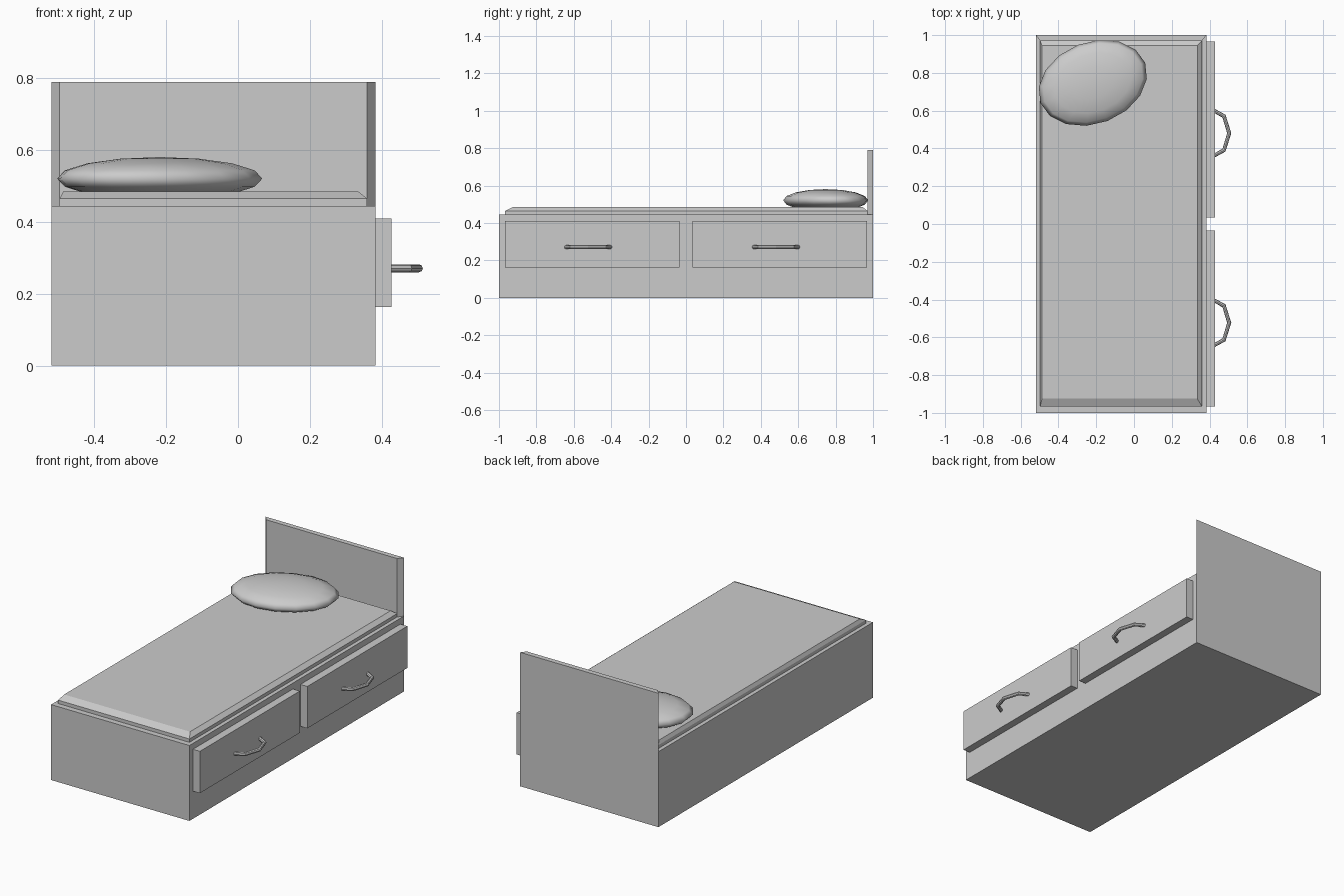
import bpy, bmesh, math
from mathutils import Matrix

if "Cube" in bpy.data.objects:
    bpy.data.objects.remove(bpy.data.objects["Cube"])


def make_object(name, bm):
    bmesh.ops.recalc_face_normals(bm, faces=bm.faces)
    mesh = bpy.data.meshes.new(name)
    bm.to_mesh(mesh)
    bm.free()
    obj = bpy.data.objects.new(name, mesh)
    bpy.context.collection.objects.link(obj)
    return obj


def loft(name, rings, closed=False):
    """Skin a list of equal-length point rings and cap both ends."""
    bm = bmesh.new()
    vs = [[bm.verts.new(p) for p in ring] for ring in rings]
    n = len(vs[0])
    for a, b in zip(vs, vs[1:]):
        for i in range(n):
            j = (i + 1) % n
            bm.faces.new((a[i], a[j], b[j], b[i]))
    bm.faces.new(vs[0])
    bm.faces.new(vs[-1])
    return make_object(name, bm)


def rect(x0, x1, y0, y1, z):
    return [(x0, y0, z), (x1, y0, z), (x1, y1, z), (x0, y1, z)]


def box(name, x0, x1, y0, y1, z0, z1):
    return loft(name, [rect(x0, x1, y0, y1, z0), rect(x0, x1, y0, y1, z1)])


# Bed base
X0, X1, TOP = -0.52, 0.383, 0.445
box("bed_base", X0, X1, -1, 1, 0, TOP)

# Headboard with mitred side edges
I0, I1 = X0 + 0.023, X1 - 0.023
outline = [(X0, 1), (X1, 1), (I1, 0.97), (I0, 0.97)]
loft("headboard", [[(x, y, z) for x, y in outline] for z in (TOP, 0.79)])

# Mattress with a sloped upper edge
loft("mattress", [
    rect(I0, I1, -0.967, 0.97, TOP),
    rect(I0, I1, -0.967, 0.97, 0.465),
    rect(-0.487, 0.335, -0.925, 0.945, 0.485),
])

# Pillow: flattened sphere lying askew
bm = bmesh.new()
bmesh.ops.create_uvsphere(bm, u_segments=16, v_segments=8, radius=1)
bm.transform(Matrix.Translation((-0.218, 0.747, 0.521))
             @ Matrix.Rotation(math.radians(21), 4, 'Z')
             @ Matrix.Diagonal((0.297, 0.216, 0.06, 1)))
for f in bm.faces:
    f.smooth = True
make_object("pillow", bm)


# Drawer handle: half of an eight-sided ring
def handle(name, cy, cz=0.271, cx=0.41, r=0.011, sides=8):
    rings = []
    for k in range(-2, 3):
        a = k * math.pi / 4
        ring = []
        for s in range(sides):
            t = 2 * math.pi * s / sides
            off = r * math.cos(t)
            ring.append((cx + (0.094 + off) * math.cos(a),
                         cy + (0.127 + off) * math.sin(a),
                         cz + r * math.sin(t)))
        rings.append(ring)
    return loft(name, rings)


# Drawers and their handles
for label, y0, y1, hy in (("front", -0.967, -0.035, -0.523),
                          ("back", 0.035, 0.967, 0.481)):
    box(label + "_drawer", X1, 0.428, y0, y1, 0.163, 0.41)
    handle(label + "_handle", hy)
